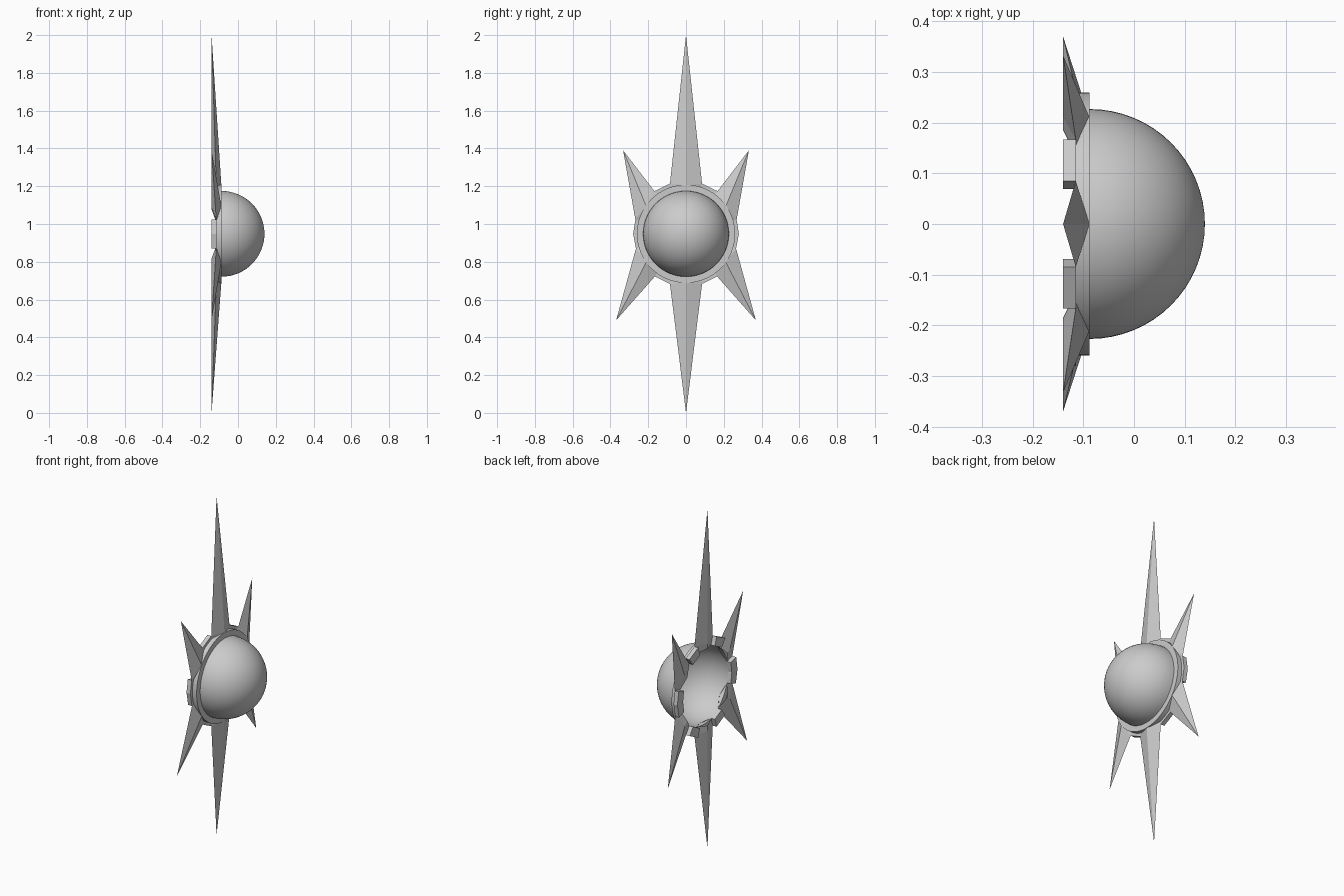
import bpy, bmesh, math
from mathutils import Vector

if "Cube" in bpy.data.objects:
    bpy.data.objects.remove(bpy.data.objects["Cube"])

CZ = 0.948                          # height of the dome centre
XB, XM, XF = -0.14, -0.115, -0.088  # back, middle and front planes
R_IN, R_RING = 0.227, 0.26


def make(name, verts, faces):
    bm = bmesh.new()
    vs = [bm.verts.new(v) for v in verts]
    for f in faces:
        bm.faces.new([vs[i] for i in f])
    bmesh.ops.recalc_face_normals(bm, faces=bm.faces)
    me = bpy.data.meshes.new(name)
    bm.to_mesh(me)
    bm.free()
    ob = bpy.data.objects.new(name, me)
    bpy.context.collection.objects.link(ob)
    return ob


def smooth(ob):
    bpy.ops.object.select_all(action='DESELECT')
    ob.select_set(True)
    bpy.context.view_layer.objects.active = ob
    bpy.ops.object.shade_smooth_by_angle(angle=math.radians(35))


def at(x, p):
    return (x, p[0], CZ + p[1])


def inner(p):
    return Vector(p).normalized() * R_IN


def spike(name, a, b, tip):
    # diamond-section ray: short root to the inner rim, long point outward
    a, b = Vector(a), Vector(b)
    mid = ((a + b) / 2).normalized() * 0.256
    verts = []
    for p, q, m in ((inner(a), inner(b), inner(mid)), (a, b, mid)):
        verts += [at(XM, p), at(XF, m), at(XM, q), at(XB, m)]
    verts.append(at(XB, tip))
    faces = []
    for i in range(4):
        j = (i + 1) % 4
        faces += [(i, j, j + 4, i + 4), (i + 4, j + 4, 8)]
    make(name, verts, faces)


def rim(name, pts):
    # rim block filling the gap between two spikes
    verts = []
    for p in pts:
        q = inner(p)
        verts += [at(XB, q), at(XM, q), at(XM, p), at(XB, p)]
    n = len(pts)
    faces = [(0, 1, 2, 3), tuple(4 * (n - 1) + i for i in range(4))]
    for k in range(n - 1):
        for i in range(4):
            j = (i + 1) % 4
            faces.append((4*k + i, 4*k + j, 4*k + 4 + j, 4*k + 4 + i))
    make(name, verts, faces)


# Outline corners on the +y half (y, height from centre)
T, U1, U2 = (0.085, 0.266), (0.167, 0.226), (0.268, 0.075)
S = (0.280, 0.0)
L1, L2, B = (0.265, -0.078), (0.165, -0.226), (0.085, -0.266)

# Top and bottom spikes
spike("top_spike", (-T[0], T[1]), T, (0, 2.0 - CZ))
spike("bottom_spike", (-B[0], B[1]), B, (0, -CZ))

# Diagonal spikes and rim blocks, both sides
for side, s in (("left", -1), ("right", 1)):
    def m(p):
        return (p[0] * s, p[1])
    spike(side + "_upper_spike", m(U1), m(U2), m((0.333, 1.39 - CZ)))
    spike(side + "_lower_spike", m(L1), m(L2), m((0.37, 0.49 - CZ)))
    rim(side + "_upper_rim", [m(T), m(U1)])
    rim(side + "_side_rim", [m(U2), m(S), m(L1)])
    rim(side + "_lower_rim", [m(L2), m(B)])

# Round collar in front of the rim
N = 64
verts, faces = [], []
for k in range(N):
    t = 2 * math.pi * k / N
    for x, r in ((XM, R_IN), (XF, R_IN), (XF, R_RING), (XM, R_RING)):
        verts.append(at(x, (r * math.cos(t), r * math.sin(t))))
    for i in range(4):
        j, n = (i + 1) % 4, (k + 1) % N
        faces.append((4*k + i, 4*k + j, 4*n + j, 4*n + i))
smooth(make("collar", verts, faces))

# Hollow half dome, open at the back
RINGS = 16
verts, faces = [], []
for a in range(RINGS):
    u = math.pi / 2 * a / RINGS
    for k in range(N):
        t = 2 * math.pi * k / N
        r = R_IN * math.cos(u)
        verts.append(at(XF + 0.228 * math.sin(u), (r * math.cos(t), r * math.sin(t))))
verts.append((0.14, 0, CZ))
for a in range(RINGS):
    for k in range(N):
        n = (k + 1) % N
        if a < RINGS - 1:
            faces.append((a*N + k, a*N + n, a*N + N + n, a*N + N + k))
        else:
            faces.append((a*N + k, a*N + n, RINGS * N))
smooth(make("dome", verts, faces))
